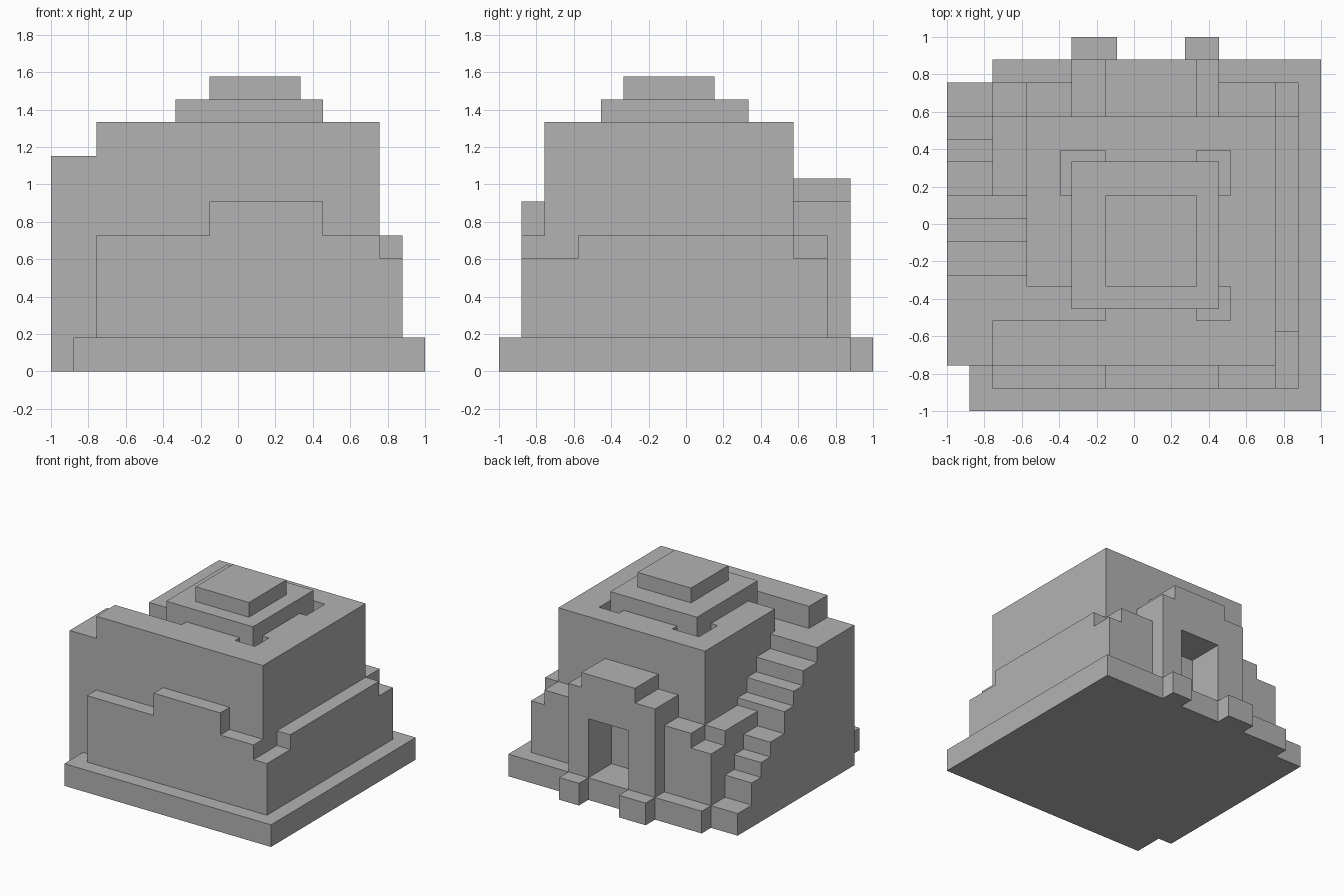
import bpy
import bmesh

if "Cube" in bpy.data.objects:
    bpy.data.objects.remove(bpy.data.objects["Cube"], do_unlink=True)

UNIT = 2 / 33          # everything sits on a 33-step block grid
FLOOR = 3              # top of the base slab
DECK = 19              # level of the upper walkway
ROOF = 22              # top of the main tower

stone = bpy.data.materials.new("grey stone")
stone.use_nodes = True
GREY = (0.45, 0.45, 0.45, 1)
stone.diffuse_color = GREY
stone.node_tree.nodes["Principled BSDF"].inputs["Base Color"].default_value = GREY


def finish(name, bm):
    """Turn a grid-space bmesh into a centred, coloured object."""
    for v in bm.verts:
        v.co = (v.co.x * UNIT - 1, v.co.y * UNIT - 1, v.co.z * UNIT)
    bmesh.ops.recalc_face_normals(bm, faces=bm.faces)
    mesh = bpy.data.meshes.new(name)
    bm.to_mesh(mesh)
    bm.free()
    mesh.materials.append(stone)
    obj = bpy.data.objects.new(name, mesh)
    bpy.context.collection.objects.link(obj)
    return obj


def prism(name, outline, z0, z1):
    """Extrude a plan outline upward."""
    bm = bmesh.new()
    face = bm.faces.new([bm.verts.new((x, y, z0)) for x, y in outline])
    top = bmesh.ops.extrude_face_region(bm, geom=[face])["geom"]
    for v in top:
        if isinstance(v, bmesh.types.BMVert):
            v.co.z = z1
    return finish(name, bm)


def block(name, x0, x1, y0, y1, z0, z1):
    return prism(name, [(x0, y0), (x1, y0), (x1, y1), (x0, y1)], z0, z1)


def carve(obj, *cutters):
    """Subtract cutters, bake the result and drop the helpers."""
    for c in cutters:
        c.hide_render = True
        mod = obj.modifiers.new("cut", "BOOLEAN")
        mod.operation, mod.solver, mod.object = "DIFFERENCE", "EXACT", c
    deps = bpy.context.evaluated_depsgraph_get()
    baked = bpy.data.meshes.new_from_object(obj.evaluated_get(deps))
    obj.modifiers.clear()
    obj.data = baked
    for c in cutters:
        bpy.data.objects.remove(c, do_unlink=True)


# Base slab with its notched left corners
prism("base_slab", [(2, 0), (33, 0), (33, 31), (4, 31), (4, 29),
                    (0, 29), (0, 4), (2, 4)], 0, FLOOR)

# Main tower, with a walkway and corner pits around the roof cap
tower = block("main_tower", 7, 29, 8, 26, FLOOR, ROOF)
carve(tower,
      block("walkway_cutter", 6, 14, 7, 11, DECK, ROOF + 2),
      block("front_pit_cutter", 22, 25, 7, 11, DECK, ROOF + 2),
      block("back_pit_cutter_a", 22, 25, 19, 23, DECK, ROOF + 2),
      block("back_pit_cutter_b", 10, 14, 19, 23, DECK, ROOF + 2))
block("front_parapet", 4, 29, 4, 8, FLOOR, ROOF)

# Roof tiers
block("roof_tier", 11, 24, 9, 22, DECK - 1, 24)
block("roof_cap", 14, 22, 11, 19, 24, 26)

# Side staircase: (near y, far y, width, height)
steps = [(24, 26, 4, 6), (22, 24, 4, 8), (19, 22, 4, 10),
         (17, 19, 7, 13), (15, 17, 7, 15), (12, 15, 7, 17)]
for i, (y0, y1, width, height) in enumerate(steps):
    block(f"stair_step_{i + 1}", 0, width, y0, y1, FLOOR, height)
prism("stair_top_landing", [(0, 4), (4, 4), (4, 8), (7, 8), (7, 12), (0, 12)],
      FLOOR, DECK)
block("stair_lower_landing", 4, 7, 19, 26, FLOOR, 12)

# Front buttress wall with a raised middle
block("front_wall_left", 4, 14, 2, 4, FLOOR, 12)
block("front_wall_middle", 14, 24, 2, 4, FLOOR, 15)
block("front_wall_right", 24, 29, 2, 4, FLOOR, 12)

# Side buttress wall with lower ends
block("side_wall_front", 29, 31, 2, 7, FLOOR, 10)
block("side_wall_middle", 29, 31, 7, 26, FLOOR, 12)
block("side_wall_back", 29, 31, 26, 29, FLOOR, 10)

# Back buttresses beside the porch
block("back_wall_inner_a", 24, 29, 26, 29, FLOOR, 12)
block("back_wall_inner_b", 7, 11, 26, 29, FLOOR, 12)
block("back_wall_outer", 4, 7, 26, 29, FLOOR, 10)

# Porch with stepped top and a doorway
porch = prism("porch", [(11, 26), (24, 26), (24, 31), (11, 31)], FLOOR, 15)
carve(porch, block("door_cutter", 15, 21, 25, 32, FLOOR - 1, 11))
block("porch_crown", 14, 22, 26, 31, 15, 17)
for name, x0, x1 in (("door_post_a", 11, 15), ("door_post_b", 21, 24)):
    block(name, x0, x1, 31, 33, 0, FLOOR)
